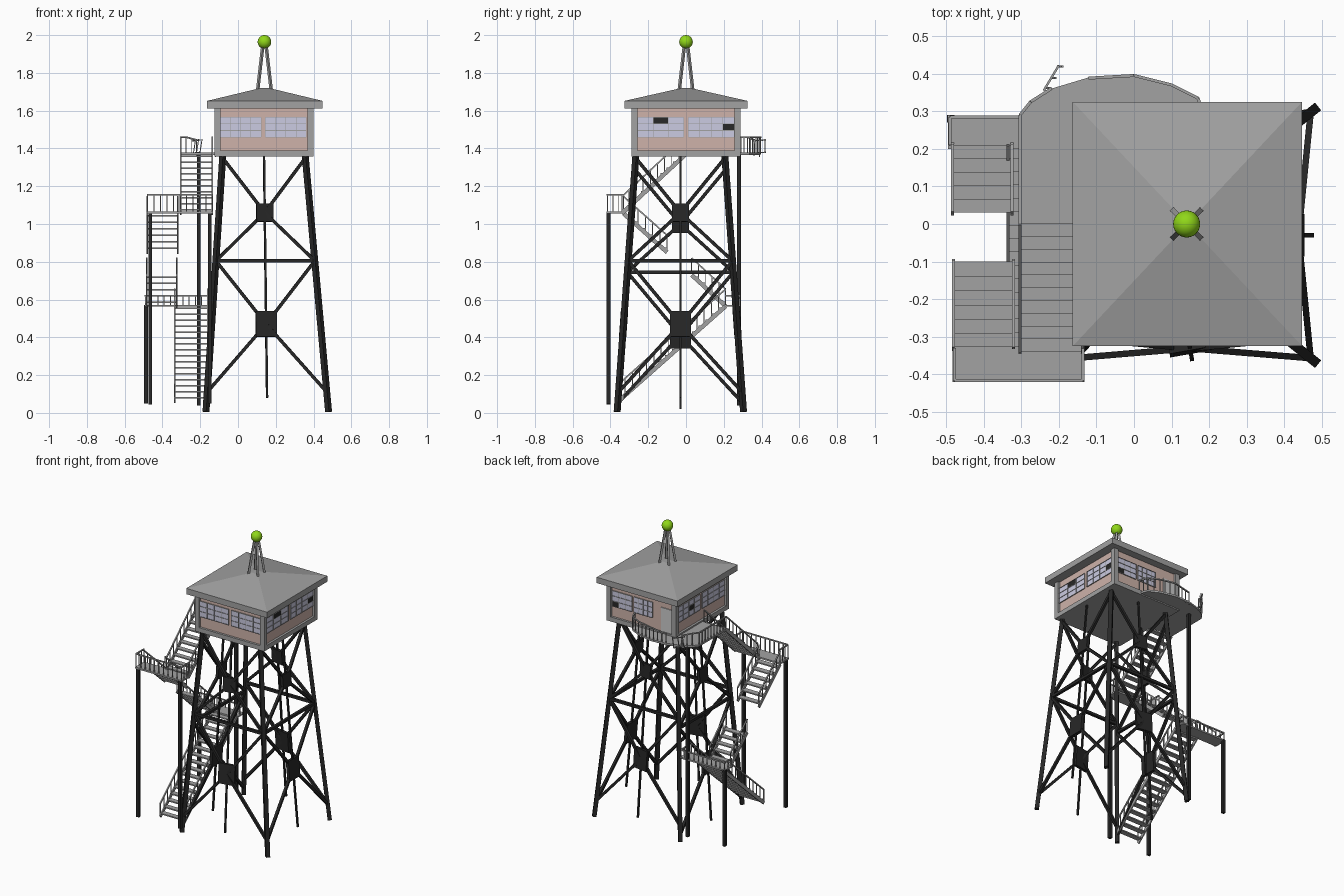
import bpy, bmesh, math
from mathutils import Vector, Matrix

if "Cube" in bpy.data.objects:
    bpy.data.objects.remove(bpy.data.objects["Cube"])


def material(name, rgb):
    m = bpy.data.materials.new(name)
    m.diffuse_color = (*rgb, 1)
    m.use_nodes = True
    m.node_tree.nodes["Principled BSDF"].inputs["Base Color"].default_value = m.diffuse_color
    return m


DARK = material("dark_steel", (0.02, 0.02, 0.02))
GREY = material("grey", (0.36, 0.36, 0.36))
PINK = material("pink_wall", (0.62, 0.45, 0.40))
GLASS = material("glass", (0.60, 0.60, 0.76))
GREEN = material("green", (0.28, 0.68, 0.01))


class Part:
    """Collects boxes and bars in one mesh."""
    def __init__(self, name, mat=None):
        self.name, self.mat, self.bm = name, mat, bmesh.new()

    def box(self, x0, x1, y0, y1, z0, z1):
        m = Matrix.Translation(((x0 + x1) / 2, (y0 + y1) / 2, (z0 + z1) / 2))
        bmesh.ops.create_cube(self.bm, size=1, matrix=m @ Matrix.Diagonal((x1 - x0, y1 - y0, z1 - z0, 1)))

    def bar(self, p, q, w, h=None):
        p, q = Vector(p), Vector(q)
        d = q - p
        m = Matrix.Translation((p + q) / 2) @ d.to_track_quat('Z', 'Y').to_matrix().to_4x4()
        bmesh.ops.create_cube(self.bm, size=1, matrix=m @ Matrix.Diagonal((w, h or w, d.length, 1)))

    def prism(self, pts, z0, z1):
        f = self.bm.faces.new([self.bm.verts.new((x, y, z0)) for x, y in pts])
        r = bmesh.ops.extrude_face_region(self.bm, geom=[f])
        bmesh.ops.translate(self.bm, vec=(0, 0, z1 - z0),
                            verts=[v for v in r['geom'] if isinstance(v, bmesh.types.BMVert)])

    def rail(self, pts, h, gap=0.033):
        # handrail with balusters along a path
        for a, b in zip(pts, pts[1:]):
            a, b = Vector(a), Vector(b)
            up = Vector((0, 0, h))
            self.bar(a + up, b + up, 0.008)
            n = max(1, round((b - a).length / gap))
            for i in range(n + 1):
                c = a.lerp(b, i / n)
                self.bar(c, c + up, 0.005)

    def done(self):
        bmesh.ops.recalc_face_normals(self.bm, faces=self.bm.faces)
        me = bpy.data.meshes.new(self.name)
        self.bm.to_mesh(me)
        self.bm.free()
        if self.mat:
            me.materials.append(self.mat)
        ob = bpy.data.objects.new(self.name, me)
        bpy.context.collection.objects.link(ob)
        return ob


# --- Tower legs ---
FOOT = [(-0.17, -0.365), (0.48, -0.365), (0.48, 0.305), (-0.17, 0.305)]
HEAD = [(-0.08, -0.265), (0.355, -0.265), (0.355, 0.205), (-0.08, 0.205)]


def leg(i, z):
    return Vector((*FOOT[i], 0)).lerp(Vector((*HEAD[i], 1.37)), z / 1.37)


p = Part("tower_legs", DARK)
for i in range(4):
    p.bar(leg(i, 0.005), leg(i, 1.37), 0.026)
p.done()

# --- Bracing and gusset plates on each tower face ---
for i, side in enumerate(("front", "right", "back", "left")):
    j, dz = (i + 1) % 4, (-0.06 if side == "left" else 0)
    mid = lambda z: (leg(i, z) + leg(j, z)) / 2
    p = Part(side + "_bracing", DARK)
    zm = 0.805 + dz
    p.bar(leg(i, zm), leg(j, zm), 0.018)
    for zc, zs, w, h in ((1.06 + dz, (1.35 + dz, zm), 0.09, 0.095), (0.47 + dz, (zm, 0.11 + dz), 0.112, 0.135)):
        for z in zs:
            for k in (i, j):
                p.bar(mid(zc), leg(k, z), 0.017)
        p.bar(mid(zc - h / 2), mid(zc + h / 2), w, 0.02)
    p.bar(mid(0.08 + dz), mid(1.37), 0.011)
    p.done()

# --- Posts under the landings and balcony ---
p = Part("landing_posts", DARK)
for x, y, z0, z1 in ((-0.487, 0.28, 0.05, 0.57), (-0.465, -0.41, 0.045, 1.06),
                     (-0.15, -0.41, 0.05, 1.06), (-0.208, 0.28, 0.04, 1.375)):
    p.box(x - 0.01, x + 0.01, y - 0.01, y + 0.01, z0, z1)
p.done()


# --- Stair flights, running along y ---
def flight(name, x0, x1, y0, z0, y1, z1, n, rails=(0, 1)):
    p = Part(name, GREY)
    sy, sz = (y1 - y0) / n, (z1 - z0) / n
    for i in range(n):
        y, z = y0 + sy * (i + 0.5), z0 + sz * (i + 0.5)
        p.box(x0, x1, y - abs(sy) * 0.5, y + abs(sy) * 0.5, z - 0.004, z + 0.004)
    for k, x in enumerate((x0, x1)):
        p.bar((x, y0, z0 - 0.005), (x, y1, z1 - 0.005), 0.008, 0.022)
        if k in rails:
            p.rail([(x, y0, z0), (x, y1, z1)], 0.085, 0.05)
    p.done()


flight("lower_flight", -0.335, -0.16, -0.36, 0.065, 0.21, 0.57, 16)
flight("broken_flight_bottom", -0.483, -0.325, 0.21, 0.57, 0.03, 0.735, 5)
flight("broken_flight_top", -0.48, -0.32, -0.10, 0.855, -0.33, 1.06, 6)
flight("upper_flight", -0.303, -0.137, -0.34, 1.06, 0.0, 1.375, 10)

# --- Landings with railings ---
p = Part("lower_landing", GREY)
p.box(-0.495, -0.155, 0.2, 0.288, 0.562, 0.572)
p.rail([(-0.49, 0.21, 0.57), (-0.49, 0.284, 0.57), (-0.16, 0.284, 0.57), (-0.16, 0.21, 0.57)], 0.05)
p.done()
p = Part("upper_landing", GREY)
p.box(-0.483, -0.132, -0.42, -0.325, 1.055, 1.066)
p.rail([(-0.478, -0.33, 1.06), (-0.478, -0.416, 1.06), (-0.136, -0.416, 1.06), (-0.136, -0.33, 1.06)], 0.095)
p.done()

# --- Curved balcony, its railing and the broken gap ---
edge = [(-0.303, 0.0), (-0.303, 0.29), (-0.275, 0.325), (-0.22, 0.36), (-0.12, 0.39), (0, 0.395),
        (0.1, 0.37), (0.17, 0.335), (0.19, 0.28)]
p = Part("balcony_floor", GREY)
p.prism(edge + [(-0.12, 0.28), (-0.12, 0.0)], 1.365, 1.378)
p.done()
p = Part("balcony_railing", GREY)
p.rail([(x, y, 1.375) for x, y in edge[:3]] + [(-0.22, 0.36, 1.36)], 0.085)
p.rail([(-0.12, 0.388, 1.355)] + [(x, y, 1.375) for x, y in edge[5:]], 0.085)
for dz in (0, 0.065):
    p.bar((-0.24, 0.355, 1.375 + dz), (-0.2, 0.422, 1.38 + dz), 0.006)
for t in (0.1, 0.5, 0.95):
    c = Vector((-0.24 + 0.04 * t, 0.355 + 0.067 * t, 1.375))
    p.bar(c, c + Vector((0.012, 0, 0.075)), 0.005)
p.done()

# --- Cabin ---
CX, HX, HY = 0.1375, 0.2625, 0.288
p = Part("cabin_walls", PINK)
p.box(CX - HX + 0.015, CX + HX - 0.015, -HY + 0.015, HY - 0.015, 1.37, 1.62)
p.done()
p = Part("cabin_frame", GREY)
p.box(CX - HX, CX + HX, -HY, HY, 1.357, 1.388)
for sx in (-1, 1):
    for sy in (-1, 1):
        x, y = CX + sx * (HX - 0.016), sy * (HY - 0.016)
        p.box(x - 0.016, x + 0.016, y - 0.016, y + 0.016, 1.38, 1.62)
p.done()

panes, frames = Part("window_glass", GLASS), Part("window_frames", GREY)
holes, door = Part("missing_panes", DARK), Part("door", material("door", (0.55, 0.55, 0.53)))


def on_wall(part, side, u0, u1, z0, z1, out):
    # thin box on a wall; u runs along x (front, back) or y (left, right)
    a = 0.015 - out
    if side in ("front", "back"):
        y = (HY - a) * (-1 if side == "front" else 1)
        part.box(u0, u1, y - 0.003, y + 0.003, z0, z1)
    else:
        x = CX + (HX - a) * (-1 if side == "left" else 1)
        part.box(x - 0.003, x + 0.003, u0, u1, z0, z1)


def window(side, u0, u1, cols=4, missing=()):
    z0, z1, t = 1.46, 1.565, 0.003
    on_wall(panes, side, u0, u1, z0, z1, 0.001)
    du, dz = (u1 - u0) / cols, (z1 - z0) / 3
    for i in range(cols + 1):
        on_wall(frames, side, u0 + du * i - t / 2, u0 + du * i + t / 2, z0, z1, 0.004)
    for k in range(4):
        on_wall(frames, side, u0, u1, z0 + dz * k - t / 2, z0 + dz * k + t / 2, 0.004)
    for i, k in missing:
        on_wall(holes, side, u0 + du * i, u0 + du * (i + 1), z0 + dz * k, z0 + dz * (k + 1), 0.0025)


window("front", -0.093, 0.122)
window("front", 0.145, 0.362)
window("right", -0.255, -0.012, 3, [(1, 2)])
window("right", 0.012, 0.255, 4, [(3, 1)])
window("back", 0.06, 0.2)
window("back", 0.215, 0.362, 3, [(2, 0)])
window("left", -0.255, -0.012)
window("left", 0.012, 0.255, 4, [(1, 1)])
on_wall(door, "back", -0.095, -0.005, 1.385, 1.55, 0.003)
for part in (panes, frames, holes, door):
    part.done()

# --- Roof slab with shallow pyramid ---
p = Part("roof", GREY)
p.box(-0.163, 0.447, -0.325, 0.325, 1.612, 1.652)
bmesh.ops.create_cone(p.bm, cap_ends=True, segments=4, radius1=math.sqrt(0.5), radius2=0.05, depth=1,
                      matrix=Matrix.Translation((0.142, 0, 1.686)) @ Matrix.Diagonal((0.61, 0.65, 0.068, 1))
                      @ Matrix.Rotation(math.pi / 4, 4, 'Z'))
p.done()

# --- Antenna with beacon ---
p = Part("antenna", GREY)
for sx in (-1, 1):
    for sy in (-1, 1):
        p.bar((0.14 + sx * 0.038, sy * 0.038, 1.69), (0.14 + sx * 0.008, sy * 0.008, 1.95), 0.013)
p.done()
p = Part("beacon", GREEN)
bmesh.ops.create_uvsphere(p.bm, u_segments=24, v_segments=14, radius=0.036, matrix=Matrix.Translation((0.14, 0, 1.964)))
for f in p.bm.faces:
    f.smooth = True
p.done()
